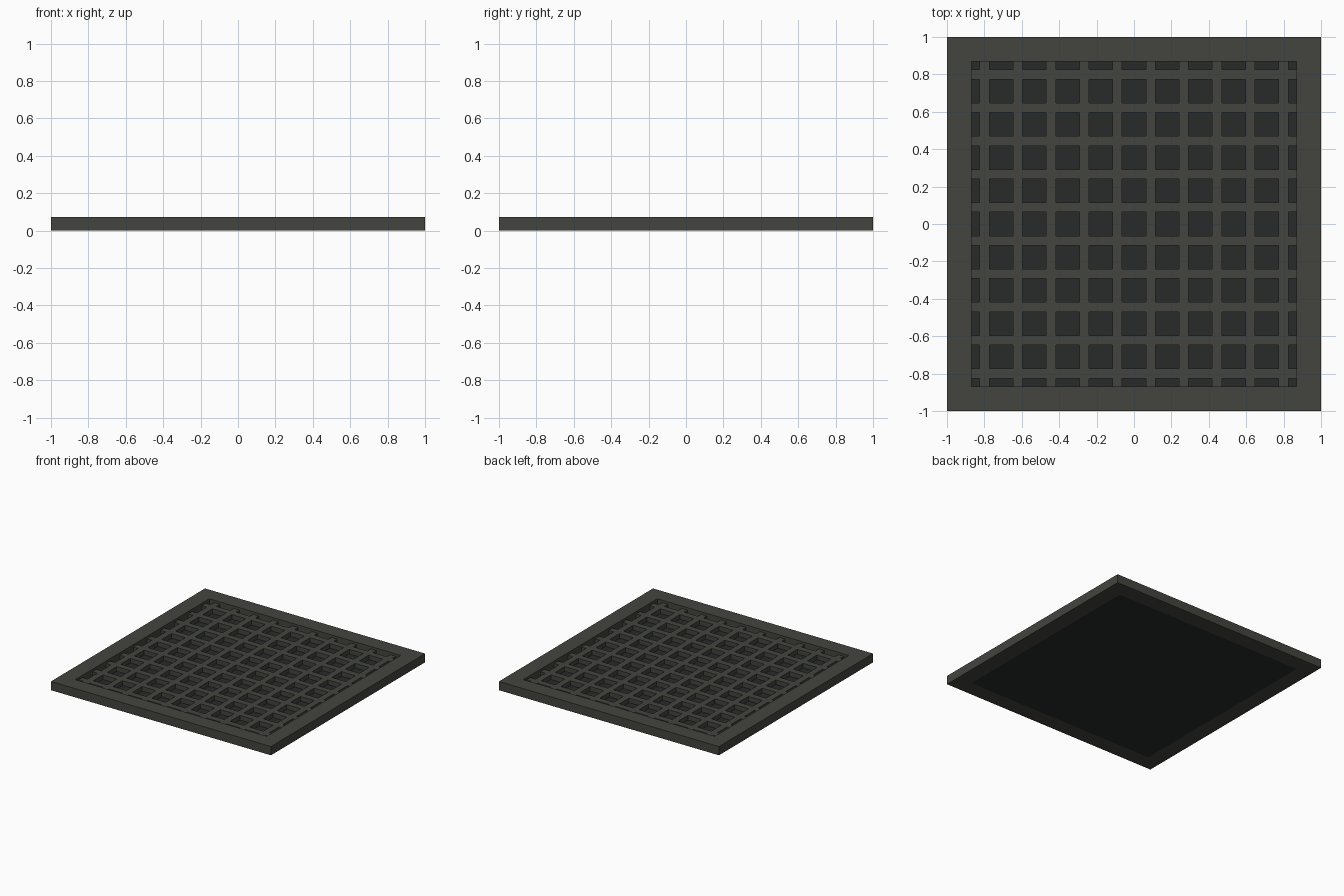
import bpy

if "Cube" in bpy.data.objects:
    bpy.data.objects.remove(bpy.data.objects["Cube"])

HALF, INNER, HEIGHT = 1.0, 0.87, 0.072
PITCH, BAR = 0.1777, 0.052
FLOOR_TOP, GRATE_TOP = 0.014, 0.052


def material(name, rgb):
    m = bpy.data.materials.new(name)
    m.diffuse_color = (*rgb, 1)
    m.use_nodes = True
    m.node_tree.nodes["Principled BSDF"].inputs["Base Color"].default_value = m.diffuse_color
    return m


def mesh_object(name, verts, faces, mat):
    me = bpy.data.meshes.new(name)
    me.from_pydata(verts, [], faces)
    me.materials.append(mat)
    ob = bpy.data.objects.new(name, me)
    bpy.context.collection.objects.link(ob)
    return ob


def box(name, lo, hi, mat):
    v = [(x, y, z) for z in (lo[2], hi[2]) for x, y in
         ((lo[0], lo[1]), (hi[0], lo[1]), (hi[0], hi[1]), (lo[0], hi[1]))]
    f = [(3, 2, 1, 0), (4, 5, 6, 7)] + [(i, (i + 1) % 4, (i + 1) % 4 + 4, i + 4) for i in range(4)]
    return mesh_object(name, v, f, mat)


iron = material("iron", (0.057, 0.057, 0.05))
dark = material("dark_floor", (0.02, 0.024, 0.023))

# Square outer frame: four rings of corners joined into a hollow rim
corners = ((-1, -1), (1, -1), (1, 1), (-1, 1))
rings = ((HALF, 0), (HALF, HEIGHT), (INNER, HEIGHT), (INNER, 0))
verts = [(cx * r, cy * r, z) for r, z in rings for cx, cy in corners]
faces = []
for a in range(4):
    b = (a + 1) % 4
    for i in range(4):
        j = (i + 1) % 4
        faces.append((a * 4 + i, a * 4 + j, b * 4 + j, b * 4 + i))
mesh_object("frame", verts, faces, iron)

# Floor plate under the grate
box("floor_plate", (-INNER, -INNER, 0), (INNER, INNER, FLOOR_TOP), dark)

# Grate: one row of full bars, crossed by short pieces between them
cuts = [-INNER]
for k in range(10):
    c = (k - 4.5) * PITCH
    cuts += [c - BAR / 2, c + BAR / 2]
cuts.append(INNER)
for k in range(10):
    lo, hi = cuts[2 * k + 1], cuts[2 * k + 2]
    box("long_bar", (lo, -INNER, FLOOR_TOP), (hi, INNER, GRATE_TOP), iron)
    for s in range(11):
        box("cross_bar", (cuts[2 * s], lo, FLOOR_TOP), (cuts[2 * s + 1], hi, GRATE_TOP), iron)
